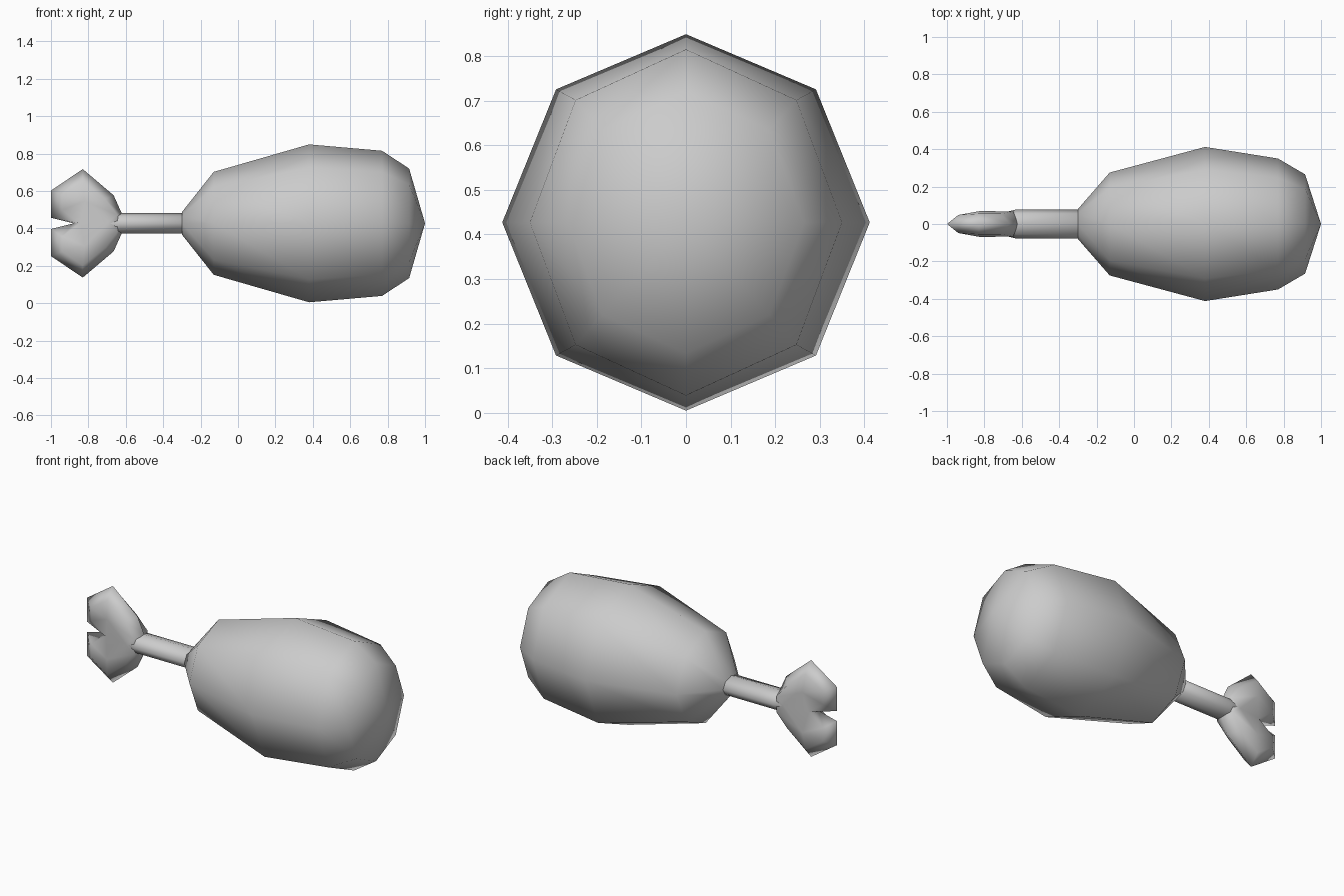
import bpy
import bmesh
from math import cos, sin, pi

MID_Z = 0.427

cube = bpy.data.objects.get("Cube")
if cube:
    bpy.data.objects.remove(cube, do_unlink=True)

grey = bpy.data.materials.new("plain grey")
grey.use_nodes = True
grey.diffuse_color = (0.6, 0.6, 0.6, 1)
grey.node_tree.nodes["Principled BSDF"].inputs["Base Color"].default_value = (0.6, 0.6, 0.6, 1)


def finish(name, bm):
    """Turn a bmesh into a smooth object lying along x at mid height."""
    bmesh.ops.recalc_face_normals(bm, faces=bm.faces)
    mesh = bpy.data.meshes.new(name)
    bm.to_mesh(mesh)
    bm.free()
    mesh.materials.append(grey)
    mesh.shade_smooth()
    obj = bpy.data.objects.new(name, mesh)
    obj.location.z = MID_Z
    bpy.context.collection.objects.link(obj)
    return obj


def bridge(bm, a, b):
    for i in range(len(a)):
        j = (i + 1) % len(a)
        bm.faces.new((a[i], a[j], b[j], b[i]))


def fan(bm, ring, tip):
    v = bm.verts.new(tip)
    for i in range(len(ring)):
        bm.faces.new((ring[i], ring[(i + 1) % len(ring)], v))


def loft(name, start, sections, end, sides=8):
    """Elliptical sections (x, y radius, z radius) joined along x."""
    bm = bmesh.new()
    rings = [[bm.verts.new((x, ry * cos(2 * pi * i / sides), rz * sin(2 * pi * i / sides)))
              for i in range(sides)] for x, ry, rz in sections]
    for a, b in zip(rings, rings[1:]):
        bridge(bm, a, b)
    fan(bm, rings[0], (start, 0, 0))
    fan(bm, rings[-1], (end, 0, 0))
    return finish(name, bm)


# Meat: eight-sided rounded body
loft("meat", -0.305,
     [(-0.3, 0.08, 0.06), (-0.13, 0.275, 0.275), (0.38, 0.412, 0.422),
      (0.77, 0.35, 0.388), (0.915, 0.265, 0.293)], 1.0)

# Bone shaft, tapering into the knuckle
loft("bone_shaft", -0.25,
     [(-0.28, 0.078, 0.055), (-0.63, 0.078, 0.055), (-0.7, 0.06, 0.07)], -0.8)

# Knuckle: two-lobed outline with a thin rim and swollen faces
# Each corner: rim x, rim z, then x, z, y of the raised inner corner
corners = [(-0.62, 0.05, -0.645, 0.045, 0.066), (-0.665, 0.15, -0.71, 0.13, 0.055),
           (-0.83, 0.29, -0.83, 0.225, 0.055), (-1.0, 0.175, -0.94, 0.15, 0.048),
           (-1.0, 0.03, -0.94, 0.07, 0.045)]
upper = corners + [(-0.88, 0.0, -0.845, 0.0, 0.045)]
outline = upper + [(x, -z, ix, -iz, y) for x, z, ix, iz, y in reversed(corners)]
bm = bmesh.new()
rim = [bm.verts.new((x, 0, z)) for x, z, *_ in outline]
for side in (-1, 1):
    raised = [bm.verts.new((ix, side * y, iz)) for _, _, ix, iz, y in outline]
    bridge(bm, rim, raised)
    # Lobe crowns meet along the middle seam
    seam = bm.verts.new((-0.7, side * 0.064, 0))
    for lobe, sign in ((raised[:6], 1), (raised[5:], -1)):
        crown = bm.verts.new((-0.82, side * 0.07, sign * 0.12))
        loop = lobe + [seam]
        for i in range(len(loop)):
            bm.faces.new((loop[i], loop[(i + 1) % len(loop)], crown))
    bm.faces.new((raised[-1], raised[0], seam))
finish("knuckle", bm)
